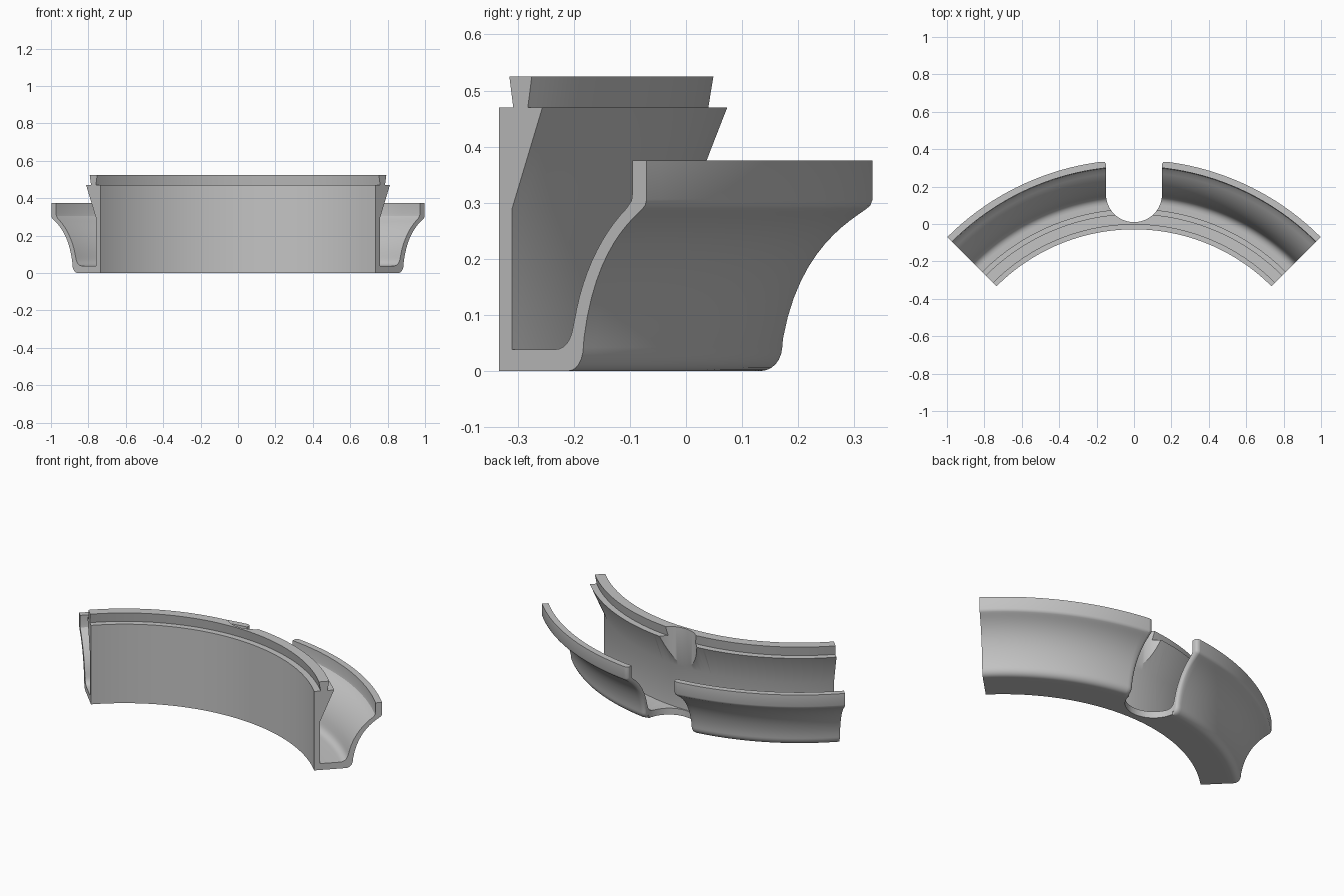
import bpy, bmesh, math
from mathutils import Vector
from mathutils.geometry import interpolate_bezier

if "Cube" in bpy.data.objects:
    bpy.data.objects.remove(bpy.data.objects["Cube"])

CY = -1.068          # centre of the arc in y
SLOT = 0.15          # half width of the slot
FILLET = 0.022       # rounding of the outer slot edges
STEPS = 64

grey = bpy.data.materials.new("plain grey")
grey.use_nodes = True
tone = (0.55, 0.55, 0.55, 1)
grey.diffuse_color = tone
grey.node_tree.nodes["Principled BSDF"].inputs["Base Color"].default_value = tone


def curve(a, b, c, d, n):
    pts = [Vector((*p, 0)) for p in (a, b, c, d)]
    return [(p.x, p.y) for p in interpolate_bezier(*pts, n)]


def loft(rings):
    """Closed solid through a list of point loops."""
    bm = bmesh.new()
    loops = [[bm.verts.new(p) for p in ring] for ring in rings]
    for r0, r1 in zip(loops, loops[1:]):
        for j in range(len(r0)):
            k = (j + 1) % len(r0)
            bm.faces.new((r0[j], r0[k], r1[k], r1[j]))
    bm.faces.new(loops[0])
    bm.faces.new(loops[-1])
    bmesh.ops.recalc_face_normals(bm, faces=bm.faces[:])
    bm.normal_update()
    return bm


def make_object(name, bm):
    mesh = bpy.data.meshes.new(name)
    bm.to_mesh(mesh)
    bm.free()
    mesh.materials.append(grey)
    obj = bpy.data.objects.new(name, mesh)
    bpy.context.collection.objects.link(obj)
    return obj


# Cross-section: wall with dovetail tongue, flared lip, floor and curved outer wall
section = [(-0.333, 0), (-0.333, 0.47), (-0.308, 0.47), (-0.315, 0.525),
           (-0.275, 0.525), (-0.282, 0.47), (-0.256, 0.47), (-0.31, 0.29),
           (-0.31, 0.038)]
section += curve((-0.235, 0.038), (-0.215, 0.038), (-0.205, 0.055), (-0.201, 0.08), 7)
section += curve((-0.199, 0.09), (-0.185, 0.175), (-0.15, 0.245), (-0.106, 0.29), 12)
section += [(-0.097, 0.304), (-0.095, 0.32), (-0.095, 0.375), (-0.07, 0.375), (-0.07, 0.306)]
section += curve((-0.073, 0.295), (-0.085, 0.276), (-0.16, 0.235), (-0.182, 0.058), 14)
section += curve((-0.183, 0.042), (-0.184, 0.018), (-0.195, 0), (-0.21, 0), 7)
section += [(-0.23, 0)]

# Sweep the section through a quarter turn
rings = []
for i in range(STEPS + 1):
    a = math.radians(45 + 90 * i / STEPS)
    rings.append([((y - CY) * math.sqrt(2) * math.cos(a),
                   CY + (y - CY) * math.sqrt(2) * math.sin(a), z) for y, z in section])
bm = loft(rings)

# Round the outer wall inwards beside the slot
for t in (-0.1, 0.02, 0.1, 0.25, 0.5, 1):
    for side in (-1, 1):
        bmesh.ops.bisect_plane(bm, geom=bm.verts[:] + bm.edges[:] + bm.faces[:],
                               plane_co=(side * (SLOT + t * FILLET), 0, 0),
                               plane_no=(1, 0, 0))
bm.normal_update()
moves = []
for v in bm.verts:
    radial = Vector((v.co.x, v.co.y - CY, 0))
    gap = max(abs(v.co.x) - SLOT, 0)
    if gap < FILLET and radial.length > 1.19 and v.normal.dot(radial) > 0.1:
        depth = FILLET - math.sqrt(FILLET ** 2 - (FILLET - gap) ** 2)
        direction = radial.normalized() if v.co.z > 0.37 else v.normal.copy()
        moves.append((v, direction * depth))
for v, offset in moves:
    v.co -= offset
gutter = make_object("curved_gutter", bm)

# Round-bottomed vertical slot through the gutter
outline = [(SLOT, 0.6), (-SLOT, 0.6)]
outline += [(SLOT * math.cos(a), 0.16 + SLOT * math.sin(a))
            for a in (math.pi * (1 + i / 32) for i in range(33))]
cutter = make_object("slot_cutter", loft([[(x, y, z) for x, y in outline] for z in (-0.2, 0.8)]))
cutter.hide_render = True

cut = gutter.modifiers.new("slot", "BOOLEAN")
cut.operation = "DIFFERENCE"
cut.solver = "EXACT"
cut.object = cutter
bpy.ops.object.select_all(action="DESELECT")
gutter.select_set(True)
bpy.context.view_layer.objects.active = gutter
bpy.ops.object.modifier_apply(modifier="slot")
bpy.data.objects.remove(cutter)
bpy.ops.object.shade_smooth_by_angle(angle=math.radians(30))
